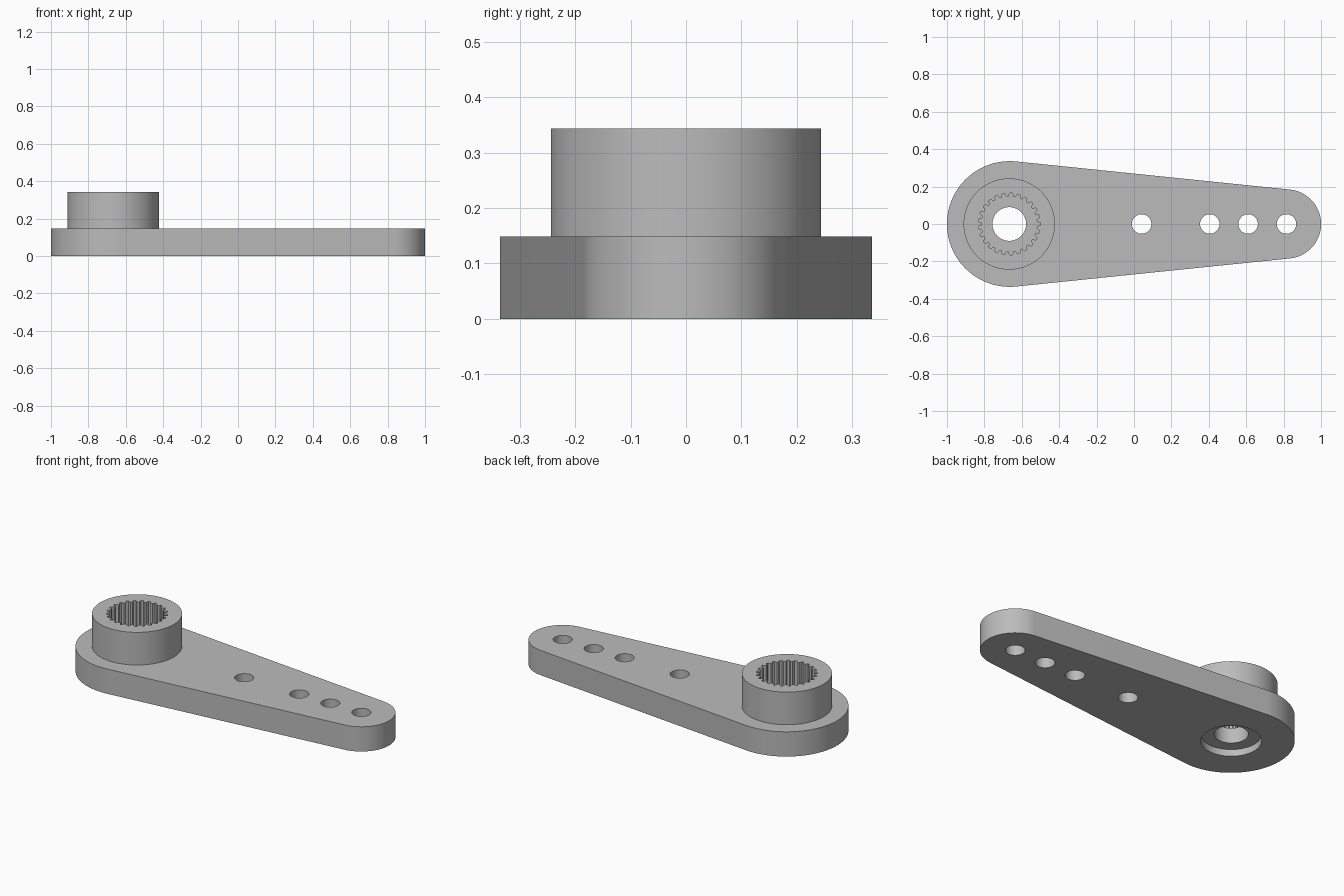
import bpy, bmesh, math

if "Cube" in bpy.data.objects:
    bpy.data.objects.remove(bpy.data.objects["Cube"])

HUB_X, HUB_R = -0.664, 0.336      # wide end of the arm
TIP_X, TIP_R = 0.815, 0.185       # narrow end of the arm
BOSS_X = -0.667

grey = bpy.data.materials.new("plain_grey")
grey.diffuse_color = (0.5, 0.5, 0.5, 1)
grey.use_nodes = True
grey.node_tree.nodes["Principled BSDF"].inputs["Base Color"].default_value = grey.diffuse_color


def arc(cx, r, a0, a1, n):
    return [(cx + r * math.cos(a0 + (a1 - a0) * i / n),
             r * math.sin(a0 + (a1 - a0) * i / n)) for i in range(n + 1)]


def circle(cx, r, n=64):
    return arc(cx, r, 0, math.tau, n)[:-1]


def prism(name, outline, z0, z1):
    """Extrude a closed outline from z0 to z1."""
    bm = bmesh.new()
    face = bm.faces.new([bm.verts.new((x, y, z0)) for x, y in outline])
    top = bmesh.ops.extrude_face_region(bm, geom=[face])["geom"]
    for v in top:
        if isinstance(v, bmesh.types.BMVert):
            v.co.z = z1
    bmesh.ops.recalc_face_normals(bm, faces=bm.faces)
    mesh = bpy.data.meshes.new(name)
    bm.to_mesh(mesh)
    bm.free()
    mesh.materials.append(grey)
    ob = bpy.data.objects.new(name, mesh)
    bpy.context.collection.objects.link(ob)
    return ob


def combine(target, tool, operation):
    mod = target.modifiers.new(operation, 'BOOLEAN')
    mod.object, mod.operation, mod.solver = tool, operation, 'EXACT'
    bpy.context.view_layer.objects.active = target
    bpy.ops.object.modifier_apply(modifier=mod.name)
    bpy.data.objects.remove(tool)


# Tapered arm: two round ends joined by tangent sides
a = math.acos((HUB_R - TIP_R) / (TIP_X - HUB_X))
arm = prism("horn_arm",
            arc(TIP_X, TIP_R, -a, a, 48) + arc(HUB_X, HUB_R, a, math.tau - a, 64),
            0, 0.148)

# Raised round boss
combine(arm, prism("boss", circle(BOSS_X, 0.244, 96), 0.07, 0.343), 'UNION')

# Toothed socket in the boss
TEETH = 25
socket = []
for i in range(TEETH):
    for offset, r in ((-0.34, 0.148), (-0.16, 0.166), (0.16, 0.166), (0.34, 0.148)):
        t = (i + offset) * math.tau / TEETH
        socket.append((BOSS_X + r * math.cos(t), r * math.sin(t)))
combine(arm, prism("socket_cutter", socket, 0.13, 0.5), 'DIFFERENCE')

# Screw hole and shallow recess underneath
combine(arm, prism("screw_cutter", circle(BOSS_X, 0.09), -0.1, 0.5), 'DIFFERENCE')
combine(arm, prism("recess_cutter", circle(BOSS_X, 0.16), -0.1, 0.04), 'DIFFERENCE')

# Linkage holes along the arm
for x in (0.041, 0.405, 0.61, 0.815):
    combine(arm, prism("link_cutter", circle(x, 0.052, 48), -0.1, 0.3), 'DIFFERENCE')

# Smooth round walls, keep crisp edges
bpy.ops.object.select_all(action='DESELECT')
arm.select_set(True)
bpy.context.view_layer.objects.active = arm
bpy.ops.object.shade_smooth_by_angle(angle=math.radians(25))
